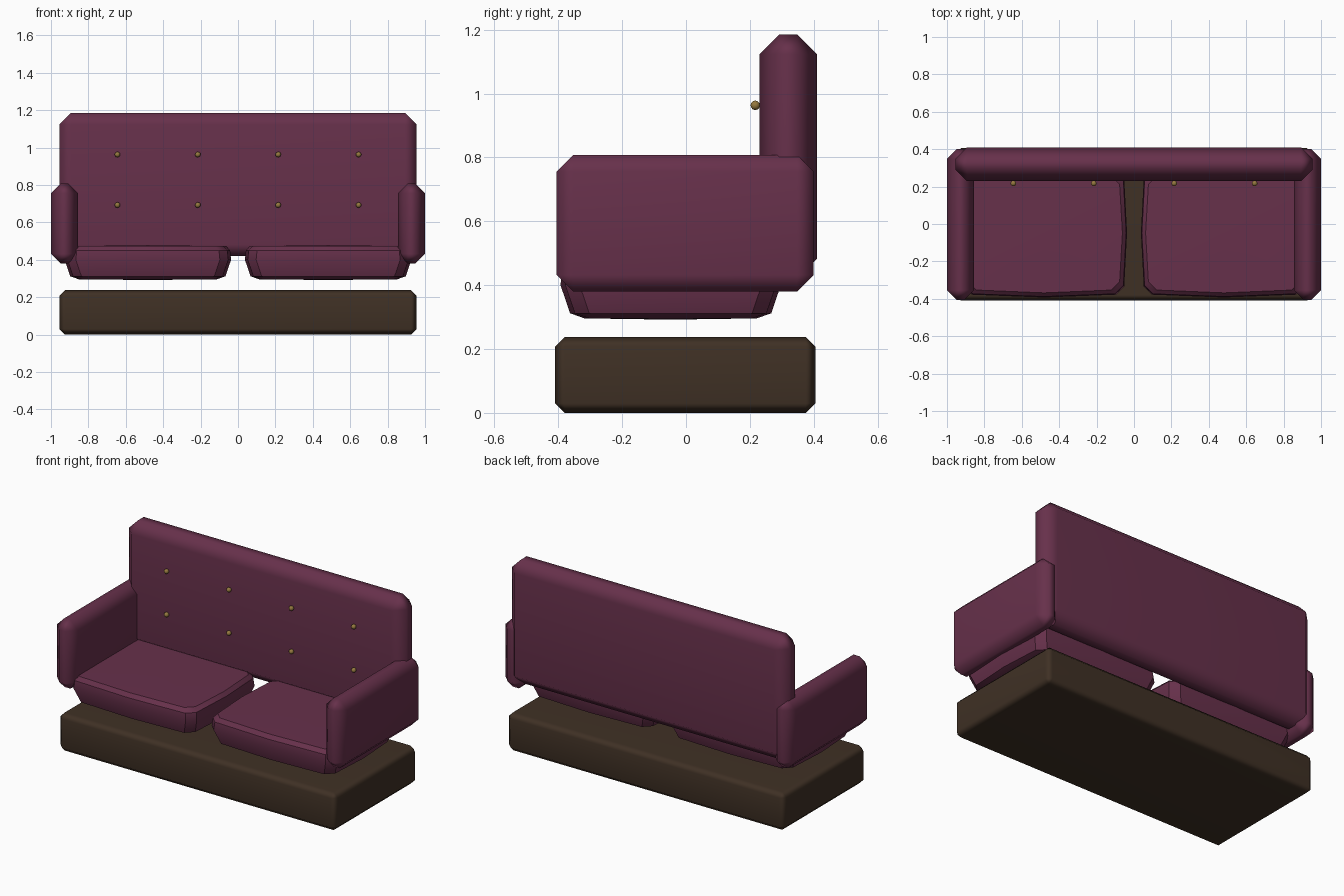
import bpy, bmesh, math
from mathutils import Vector

cube = bpy.data.objects.get("Cube")
if cube:
    bpy.data.objects.remove(cube, do_unlink=True)


def material(name, rgb):
    m = bpy.data.materials.new(name)
    m.use_nodes = True
    m.diffuse_color = (*rgb, 1)
    m.node_tree.nodes["Principled BSDF"].inputs["Base Color"].default_value = (*rgb, 1)
    return m


fabric = material("plum fabric", (0.135, 0.030, 0.070))
wood = material("dark wood", (0.050, 0.030, 0.018))
brass = material("brass", (0.30, 0.19, 0.05))


def finish(bm, name, mat):
    bmesh.ops.recalc_face_normals(bm, faces=bm.faces)
    mesh = bpy.data.meshes.new(name)
    bm.to_mesh(mesh)
    bm.free()
    mesh.materials.append(mat)
    mesh.shade_smooth()
    obj = bpy.data.objects.new(name, mesh)
    bpy.context.collection.objects.link(obj)
    return obj


def chamfered_box(name, low, high, chamfer, mat):
    low, high = Vector(low), Vector(high)
    bm = bmesh.new()
    bmesh.ops.create_cube(bm, size=1)
    for v in bm.verts:
        v.co = (low + high) / 2 + v.co * (high - low)
    obj = finish(bm, name, mat)
    bevel = obj.modifiers.new("Chamfer", "BEVEL")
    bevel.width = chamfer
    bevel.segments = 1
    obj.modifiers.new("Flat panels", "WEIGHTED_NORMAL")
    return obj


def outline(hx, hy, cut, bulge):
    """Rectangle with cut corners and sides that swell at the middle."""
    quarter = [(hx + bulge, 0), (hx, hy - cut), (hx - cut, hy), (0, hy + bulge)]
    top = quarter + [(-x, y) for x, y in quarter[-2::-1]]
    return top + [(x, -y) for x, y in top[-2:0:-1]]


def cushion(name, cx, cy):
    bm = bmesh.new()
    # rings from bottom to top: height, inset
    profile = [(0.296, 0.075), (0.312, 0.03), (0.40, 0.0), (0.45, 0.005), (0.473, 0.025)]
    rings = []
    for z, inset in profile:
        pts = outline(0.43 - inset, 0.33 - inset, 0.045, 0.015)
        rings.append([bm.verts.new((cx + x, cy + y, z)) for x, y in pts])
    n = len(rings[0])
    for a, b in zip(rings, rings[1:]):
        for i in range(n):
            j = (i + 1) % n
            bm.faces.new((a[i], a[j], b[j], b[i]))
    # gently domed caps
    for ring, z in ((rings[0], 0.292), (rings[-1], 0.478)):
        mid = bm.verts.new((cx, cy, z))
        for i in range(n):
            bm.faces.new((ring[i], ring[(i + 1) % n], mid))
    obj = finish(bm, name, fabric)
    obj.data.set_sharp_from_angle(angle=math.radians(35))


# Plinth and backrest
chamfered_box("base", (-0.955, -0.41, 0), (0.955, 0.405, 0.238), 0.03, wood)
chamfered_box("backrest", (-0.955, 0.23, 0.42), (0.955, 0.41, 1.185), 0.062, fabric)

# Arms and seat cushions
for side, s in (("left", 1), ("right", -1)):
    xs = sorted((s * 0.855, s * 1.0))
    chamfered_box(side + "_arm", (xs[0], -0.405, 0.38), (xs[1], 0.40, 0.808), 0.052, fabric)
    cushion(side + "_seat_cushion", s * 0.482, -0.048)

# Tufting buttons
for row, z in (("upper", 0.963), ("lower", 0.693)):
    for i in range(4):
        bm = bmesh.new()
        bmesh.ops.create_icosphere(bm, subdivisions=2, radius=0.015)
        bmesh.ops.translate(bm, verts=bm.verts, vec=(-0.645 + 0.43 * i, 0.217, z))
        finish(bm, f"{row}_button_{i + 1}", brass)
